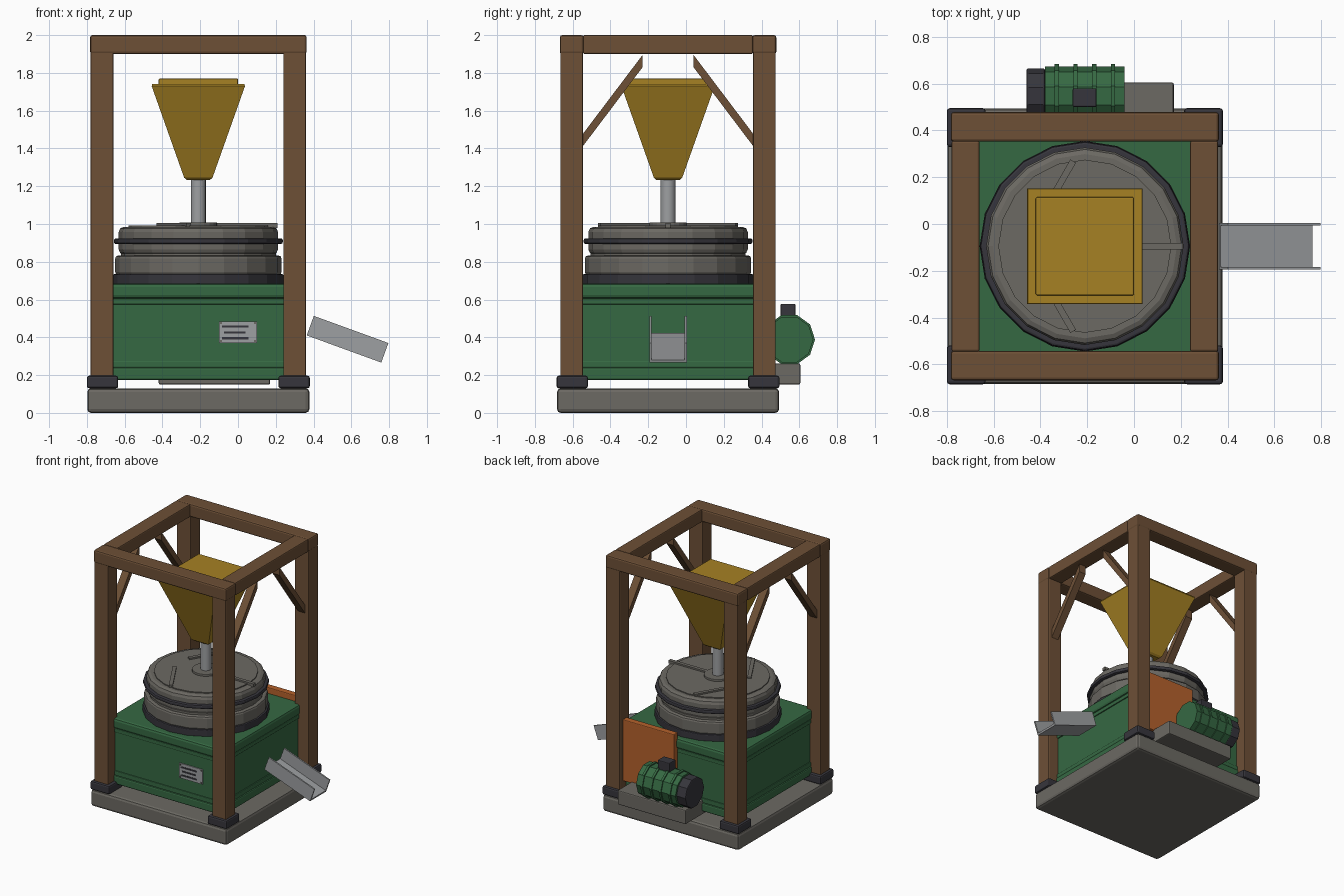
import bpy, bmesh, math
from mathutils import Matrix, Vector

old = bpy.data.objects.get("Cube")
if old:
    bpy.data.objects.remove(old, do_unlink=True)

CX, CY = -0.21, -0.095   # shared centre of frame, body, drum and hopper


def material(name, rgb):
    m = bpy.data.materials.new(name)
    m.use_nodes = True
    color = (*rgb, 1)
    m.diffuse_color = color
    m.node_tree.nodes["Principled BSDF"].inputs["Base Color"].default_value = color
    return m


WOOD = material("brown", (0.155, 0.08, 0.037))
STONE = material("warm grey", (0.15, 0.142, 0.125))
DARK = material("charcoal", (0.037, 0.036, 0.045))
GREEN = material("green", (0.036, 0.14, 0.055))
YELLOW = material("ochre", (0.38, 0.22, 0.017))
ORANGE = material("orange", (0.46, 0.12, 0.025))
STEEL = material("light grey", (0.34, 0.35, 0.36))


def finish(name, bm, mat, bevel=0.0, smooth=False):
    bmesh.ops.recalc_face_normals(bm, faces=bm.faces)
    mesh = bpy.data.meshes.new(name)
    bm.to_mesh(mesh)
    bm.free()
    mesh.materials.append(mat)
    ob = bpy.data.objects.new(name, mesh)
    bpy.context.collection.objects.link(ob)
    if bevel:
        mod = ob.modifiers.new("Bevel", "BEVEL")
        mod.width = bevel
        mod.segments = 2
        mod.limit_method = "ANGLE"
        mod.angle_limit = math.radians(40)
    if smooth:
        bpy.ops.object.select_all(action="DESELECT")
        ob.select_set(True)
        bpy.context.view_layer.objects.active = ob
        bpy.ops.object.shade_smooth_by_angle(angle=math.radians(30))
    return ob


def box(name, x, y, z, mat, bevel=0.0, turn=None):
    """Box from (min, max) ranges; turn is an optional matrix applied afterwards."""
    bm = bmesh.new()
    size = [r[1] - r[0] for r in (x, y, z)]
    mid = Vector([sum(r) / 2 for r in (x, y, z)])
    bmesh.ops.create_cube(bm, size=1, matrix=Matrix.Translation(mid) @ Matrix.Diagonal((*size, 1)))
    if turn:
        bm.transform(turn)
    return finish(name, bm, mat, bevel)


def square(name, half, z, mat, bevel=0.0):
    return box(name, (CX - half, CX + half), (CY - half, CY + half), z, mat, bevel)


def cylinder(name, center, r, length, mat, sides, axis="Z", bevel=0.0, smooth=False):
    bm = bmesh.new()
    rot = Matrix.Rotation(math.pi / 2, 4, "Y") if axis == "X" else Matrix()
    bmesh.ops.create_cone(bm, cap_ends=True, segments=sides, radius1=r, radius2=r,
                          depth=length, matrix=Matrix.Translation(center) @ rot)
    return finish(name, bm, mat, bevel, smooth)


def drum(name, r, z0, z1, mat, sides=20, bevel=0.0, smooth=False):
    return cylinder(name, (CX, CY, (z0 + z1) / 2), r, z1 - z0, mat, sides, "Z", bevel, smooth)


# Base slab
square("base_slab", 0.588, (0, 0.13), STONE, 0.02)

# Timber frame: posts, feet, top beams and braces
for sx, xn in ((-1, "right"), (1, "left")):
    px = CX + sx * 0.51
    for sy, yn in ((-1, "front"), (1, "back")):
        py = CY + sy * 0.51
        tag = yn + "_" + xn
        box(tag + "_post", (px - 0.06, px + 0.06), (py - 0.06, py + 0.06), (0.15, 1.91), WOOD, 0.006)
        fx, fy = CX + sx * 0.507, CY + sy * 0.507
        box(tag + "_foot", (fx - 0.083, fx + 0.083), (fy - 0.083, fy + 0.083), (0.13, 0.197), DARK, 0.012)
        # Diagonal brace as an upright-cut parallelogram
        bm = bmesh.new()
        outline = [(0.46, 1.40), (0.135, 1.83), (0.135, 1.895), (0.46, 1.465)]
        face = bm.faces.new([bm.verts.new((px - 0.03, CY + sy * a, z)) for a, z in outline])
        ext = bmesh.ops.extrude_face_region(bm, geom=[face])
        bmesh.ops.translate(bm, vec=(0.06, 0, 0),
                            verts=[v for v in ext["geom"] if isinstance(v, bmesh.types.BMVert)])
        finish(tag + "_brace", bm, WOOD)
    box(xn + "_beam", (px - 0.06, px + 0.06), (CY - 0.45, CY + 0.45), (1.90, 2.0), WOOD, 0.008)
for sy, yn in ((-1, "front"), (1, "back")):
    py = CY + sy * 0.51
    box(yn + "_beam", (CX - 0.573, CX + 0.573), (py - 0.063, py + 0.063), (1.90, 2.0), WOOD, 0.012)

# Machine body with rim bands
WALL = 0.48
square("body", WALL, (0.18, 0.66), GREEN)
square("body_top_rim", 0.495, (0.605, 0.685), GREEN, 0.018)
square("body_upper_band", 0.488, (0.575, 0.605), GREEN, 0.005)
square("body_lower_band", 0.488, (0.24, 0.275), GREEN, 0.005)
square("body_bottom_rim", 0.495, (0.175, 0.24), GREEN, 0.01)

# Data plate with plain bars and rivets
front = CY - WALL
box("data_plate", (-0.10, 0.10), (front - 0.008, front), (0.37, 0.485), STEEL)
for i, (x0, x1) in enumerate(((-0.085, 0.055), (-0.075, 0.04), (-0.085, 0.055))):
    z = 0.457 - i * 0.031
    box("plate_bar", (x0, x1), (front - 0.011, front - 0.007), (z - 0.006, z + 0.006), DARK)
for x in (-0.09, 0.09):
    for z in (0.38, 0.475):
        box("plate_rivet", (x - 0.005, x + 0.005), (front - 0.012, front - 0.007),
            (z - 0.005, z + 0.005), STONE)

# Drum, lid and clamp ring
drum("drum_base_ring", 0.45, 0.68, 0.735, DARK, bevel=0.006)
drum("drum_shell", 0.44, 0.73, 0.833, STONE, bevel=0.015)
drum("drum_neck", 0.41, 0.82, 0.86, STONE)
drum("lid", 0.422, 0.838, 0.985, STONE, bevel=0.028)
drum("lid_cap", 0.37, 0.98, 0.992, STONE)
drum("clamp_ring", 0.447, 0.894, 0.924, DARK, bevel=0.01)
drum("hub", 0.10, 0.98, 1.008, STONE, bevel=0.004)
for k in range(3):
    a = math.radians(120 * k)
    place = (Matrix.Translation((CX + 0.26 * math.cos(a), CY + 0.26 * math.sin(a), 0.992))
             @ Matrix.Rotation(-a, 4, "Z"))
    box("lid_rib", (-0.16, 0.16), (-0.014, 0.014), (-0.012, 0.012), STONE, turn=place)

# Feed pipe and hopper
drum("feed_pipe", 0.04, 1.0, 1.25, STEEL, sides=16, smooth=True)
bm = bmesh.new()
rings = []
for half, z in ((0.06, 1.232), (0.075, 1.245), (0.247, 1.73), (0.244, 1.74)):
    rings.append([bm.verts.new((CX + sx * half, CY + sy * half, z))
                  for sx, sy in ((-1, -1), (1, -1), (1, 1), (-1, 1))])
for lo, hi in zip(rings, rings[1:]):
    for i in range(4):
        j = (i + 1) % 4
        bm.faces.new((lo[i], lo[j], hi[j], hi[i]))
bm.faces.new(rings[0])
bm.faces.new(rings[-1])
finish("hopper", bm, YELLOW)
square("hopper_cover", 0.21, (1.735, 1.77), YELLOW, 0.006)

# Tilted discharge chute: floor and two side walls
tilt = Matrix.Translation((0.58, CY, 0.39)) @ Matrix.Rotation(math.radians(20), 4, "Y")
box("chute_floor", (-0.21, 0.21), (-0.098, 0.098), (-0.055, -0.04), STEEL, turn=tilt)
for s, n in ((-1, "front"), (1, "back")):
    ys = sorted((s * 0.088, s * 0.099))
    box("chute_" + n + "_wall", (-0.21, 0.21), ys, (-0.055, 0.055), STEEL, turn=tilt)

# Motor on its plinth at the back
MY, MZ = 0.547, 0.388
box("motor_plinth", (-0.42, 0.17), (0.35, 0.605), (0.15, 0.262), STONE, 0.008)
cylinder("motor_body", (-0.21, MY, MZ), 0.127, 0.34, GREEN, 10, "X")
for x in (-0.33, -0.25, -0.17, -0.09):
    cylinder("motor_rib", (x, MY, MZ), 0.136, 0.018, GREEN, 10, "X")
cylinder("motor_fan_cover", (-0.42, MY, MZ), 0.118, 0.08, DARK, 10, "X", bevel=0.008)
box("terminal_box", (-0.262, -0.16), (0.50, 0.58), (0.49, 0.577), DARK, 0.006)

# Guard panel on the back wall
box("back_guard", (-0.20, 0.26), (0.385, 0.435), (0.25, 0.73), ORANGE, 0.006)
